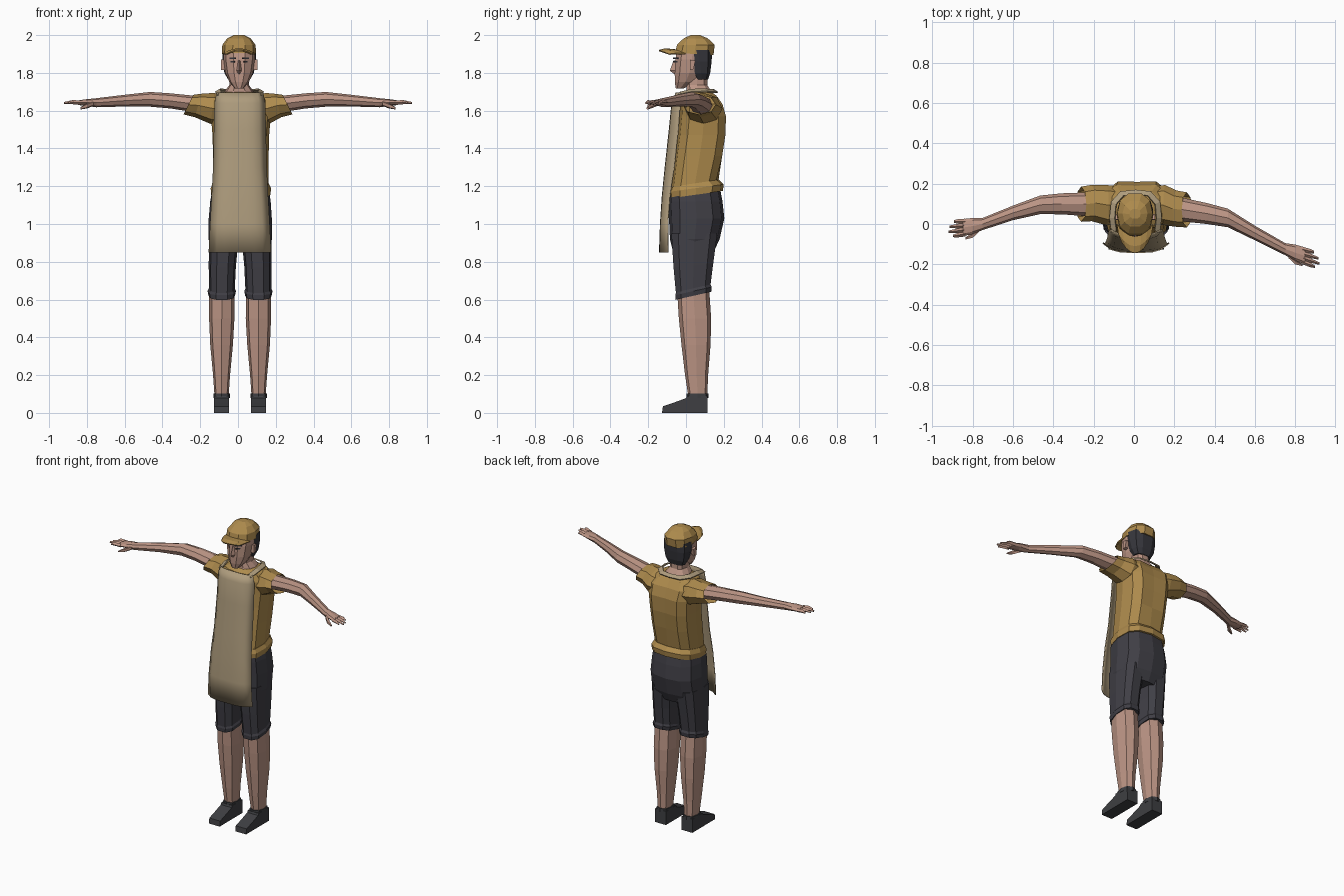
import bpy, bmesh, math
from mathutils import Vector


def material(name, rgb):
    m = bpy.data.materials.new(name)
    m.diffuse_color = [(c / 255 / 12.92 if c < 11 else ((c / 255 + .055) / 1.055) ** 2.4) for c in rgb] + [1]
    return m


SKIN = material("skin", (188, 149, 133))
SHIRT = material("ochre cloth", (174, 139, 77))
APRON = material("tan canvas", (174, 156, 125))
SHORTS = material("charcoal cloth", (64, 63, 70))
SHOE = material("dark leather", (62, 63, 66))
HAIR = material("dark hair", (54, 54, 60))


def mesh_object(name, verts, faces, mat, thick=0):
    bm = bmesh.new()
    vs = [bm.verts.new(v) for v in verts]
    for f in faces:
        bm.faces.new([vs[i] for i in f])
    bmesh.ops.recalc_face_normals(bm, faces=bm.faces)
    me = bpy.data.meshes.new(name)
    bm.to_mesh(me)
    bm.free()
    ob = bpy.data.objects.new(name, me)
    bpy.context.collection.objects.link(ob)
    me.materials.append(mat)
    if thick:
        s = ob.modifiers.new("thickness", 'SOLIDIFY')
        s.thickness = thick
        s.offset = 0
    return ob


def loft(name, rings, mat, caps=True):
    n = len(rings[0])
    faces = [(r * n + i, r * n + (i + 1) % n, (r + 1) * n + (i + 1) % n, (r + 1) * n + i)
             for r in range(len(rings) - 1) for i in range(n)]
    if caps:
        faces += [tuple(range(n)), tuple(range(len(rings) * n - n, len(rings) * n))]
    return mesh_object(name, [p for r in rings for p in r], faces, mat)


def sheet(name, rows, mat, thick):
    n = len(rows[0])
    faces = [(r * n + i, r * n + i + 1, r * n + n + i + 1, r * n + n + i)
             for r in range(len(rows) - 1) for i in range(n - 1)]
    return mesh_object(name, [p for r in rows for p in r], faces, mat, thick)


def power(v, e):
    return math.copysign(abs(v) ** e, v) if abs(v) > 1e-6 else 0


def zring(z, xc, rx, y0, y1, tilt=0, n=12, e=.75):
    """Rounded section across z; tilt raises the back and lowers the front."""
    pts = []
    for i in range(n):
        a = math.tau * i / n
        s = power(math.sin(a), e)
        pts.append(Vector((xc + rx * power(math.cos(a), e), (y0 + y1) / 2 + (y1 - y0) / 2 * s, z + tilt * s)))
    return pts


def xring(x, yc, zc, ry, rz, lean=0, n=8):
    """Section across x; lean pushes the lower side along x."""
    return [Vector((x - lean * math.sin(a), yc + ry * math.cos(a), zc + rz * math.sin(a)))
            for a in (math.tau * i / n for i in range(n))]


# shirt body with a hem band and a shallow spine groove
torso = loft("shirt_body", [zring(*r) for r in (
    (1.20, .015, .145, -.08, .17, .02), (1.36, .015, .147, -.06, .205), (1.47, .015, .15, -.045, .222),
    (1.57, .015, .158, -.035, .225), (1.635, .012, .165, -.03, .205), (1.68, .01, .13, -.025, .17),
    (1.70, .008, .08, .0, .14))], SHIRT)
for v in torso.data.vertices:
    if abs(v.co.x - .013) < .012 and v.co.y > .13 and v.co.z > 1.3:
        v.co.y -= .016
loft("shirt_hem", [zring(*r) for r in (
    (1.155, .015, .157, -.09, .195, .02), (1.19, .015, .16, -.092, .2, .02),
    (1.215, .015, .148, -.083, .175, .02))], SHIRT)

# shorts: hips, two legs and cuffs
loft("shorts_hips", [zring(*r) for r in (
    (.86, .012, .15, -.07, .15), (.92, .012, .168, -.085, .178), (1.03, .012, .167, -.09, .203),
    (1.12, .013, .16, -.093, .193), (1.17, .014, .152, -.092, .18, .02))], SHORTS)
for side, s in (("left", 1), ("right", -1)):
    def cx(d):
        return .011 + s * d
    loft(side + "_shorts_leg", [zring(*r, n=10) for r in (
        (.635, cx(.097), .068, -.055, .13, .02), (.78, cx(.094), .072, -.07, .148, .01),
        (.95, cx(.085), .08, -.082, .17))], SHORTS)
    loft(side + "_shorts_cuff", [zring(*r, n=10) for r in (
        (.62, cx(.097), .07, -.058, .137, .022), (.645, cx(.097), .075, -.06, .14, .022),
        (.66, cx(.097), .068, -.056, .132, .022))], SHORTS)
    # bare legs
    loft(side + "_leg", [zring(*r, n=8) for r in (
        (.07, cx(.098), .036, .015, .112), (.2, cx(.098), .045, -.005, .117), (.36, cx(.098), .06, -.024, .13),
        (.5, cx(.097), .067, -.038, .133), (.7, cx(.097), .066, -.05, .12))], SKIN)
    # shoe: side profile, narrower at the sole, with ankle collar
    profile = ((-.127, 0), (-.122, .035), (-.06, .056), (.0, .078), (.005, .09), (.113, .09), (.115, 0))
    loft(side + "_shoe", [[Vector((cx(.098) + w, y, z)) for y, z in profile] for w in (-.04, .04)], SHOE)
    loft(side + "_shoe_collar", [zring(*r, n=8) for r in (
        (.078, cx(.098), .044, .003, .12), (.102, cx(.098), .044, .003, .12))], SHOE)

# arms: (distance out, height, half depth, half height) with each side's own depth path
ARM = ((.13, 1.625, .06, .05), (.25, 1.638, .058, .043), (.36, 1.652, .052, .04), (.465, 1.66, .046, .039),
       (.60, 1.653, .036, .031), (.75, 1.642, .03, .024), (.80, 1.643, .04, .018), (.848, 1.642, .042, .012))
PATHS = {"right": (-1, (.1, .098, .1, .095, .055, .0, -.01, -.018), -.1),
         "left": (1, (.085, .07, .052, .03, -.045, -.125, -.142, -.158), -.32)}
for side, (s, ys, slope) in PATHS.items():
    loft(side + "_arm", [xring(s * a[0], y, a[1], a[2], a[3]) for a, y in zip(ARM, ys)], SKIN)
    # fingers and thumb
    for i, (off, tip) in enumerate(((-.031, .897), (-.011, .92), (.01, .915), (.031, .893))):
        loft(f"{side}_finger_{i + 1}", [xring(s * x, ys[-1] + off * k + slope * (x - .84), z, w, h, n=4)
             for x, k, z, w, h in ((.835, 1, 1.642, .013, .012), (.875, 1.1, 1.645, .011, .011),
                                   (tip, 1.15, 1.64, .006, .006))], SKIN)
    loft(side + "_thumb", [xring(s * x, ys[-2] + dy, z, w, w, n=5)
         for x, dy, z, w in ((.765, -.015, 1.638, .014), (.80, -.047, 1.625, .014),
                             (.835, -.062, 1.612, .006))], SKIN)
    # flared sleeve, open end
    y = ys[1]
    loft(side + "_sleeve", [xring(s * .08 + .01, .095, 1.605, .09, .07), xring(s * .145 + .01, .093, 1.612, .1, .082, s * .01),
                            xring(s * .21, y + .006, 1.628, .09, .062, s * .02),
                            xring(s * .262, y, 1.632, .087, .052, s * .026)], SHIRT, caps=False)

# apron: smooth panel curling back at its edges
ROWS = ((1.695, .122, -.052, -.03), (1.64, .133, -.074, -.03), (1.5, .136, -.088, -.04), (1.3, .14, -.11, -.062),
        (1.15, .148, -.125, -.085), (1.0, .156, -.135, -.096), (.85, .164, -.14, -.095))
apron = sheet("apron", [[Vector((.01 + hw * t, yf + (ye - yf) * t ** 4, z)) for t in (i / 4 - 1 for i in range(9))]
                        for z, hw, yf, ye in ROWS], APRON, .006)
apron.data.polygons.foreach_set("use_smooth", [True] * len(apron.data.polygons))

# neck strap: flat U-shaped band
strap = []
for x, y, z in ((-.118, -.045, 1.69), (-.128, .03, 1.706), (-.12, .11, 1.708), (-.075, .16, 1.704), (0, .168, 1.704),
                (.075, .16, 1.704), (.12, .11, 1.708), (.128, .03, 1.706), (.118, -.045, 1.69)):
    strap.append([Vector((.008 + x, y, z - .008)), Vector((.008 + x * .8, .03 + (y - .03) * .84, z + .006))])
sheet("apron_strap", strap, APRON, .008)

# neck and head
loft("neck", [zring(*r, n=10) for r in (
    (1.66, .006, .095, -.01, .15), (1.705, .006, .075, .0, .135), (1.735, .006, .052, .0, .115),
    (1.83, .006, .052, .0, .115))], SKIN)
loft("head", [zring(*r, n=10, e=.85) for r in (
    (1.718, .006, .024, -.055, -.01), (1.752, .006, .052, -.062, .06), (1.80, .006, .073, -.063, .1),
    (1.87, .006, .084, -.06, .12), (1.93, .006, .084, -.05, .13))], SKIN)
loft("nose", [[Vector((.006 + w * t, y, z)) for t, y in ((-1, -.05), (0, f), (1, -.05))]
              for z, w, f in ((1.795, .012, -.064), (1.812, .018, -.086), (1.865, .009, -.066))], SKIN)
for side, s in (("left", 1), ("right", -1)):
    # eyes, brows and ears
    for part, z, h, w in (("eye", 1.858, .004, .011), ("eyebrow", 1.878, .004, .018)):
        loft(f"{side}_{part}", [[Vector((.006 + s * (.034 + t * w), y + .012 * t, z + dz)) for t, dz in
             ((-1, -h), (1, -h), (1, h), (-1, h))] for y in (-.058, -.052)], HAIR)
    loft(side + "_ear", [[Vector((.006 + s * x, y, z)) for y, z in
         ((.02, 1.815), (.04, 1.82), (.05, 1.865), (.022, 1.87))] for x in (.075, .097)], SKIN)

# hair around the back and sides
loft("hair", [zring(*r, n=10) for r in (
    (1.765, .006, .058, .05, .118), (1.80, .006, .078, .03, .13), (1.86, .006, .088, .008, .138),
    (1.92, .006, .089, -.02, .142))], HAIR)

# cap crown and curved brim
loft("cap_crown", [zring(*r, n=10, e=.85) for r in (
    (1.9, .005, .091, -.062, .15, -.006), (1.948, .005, .088, -.052, .156), (1.983, .005, .062, -.015, .118),
    (2.0, .005, .028, .025, .075))], SHIRT)
T = [i / 3 - 1 for i in range(7)]
sheet("cap_brim", [[Vector((.005 + .088 * t, -.062 + .06 * t * t, 1.922 - .022 * t * t)) for t in T],
                   [Vector((.005 + .08 * t, -.11 + .06 * t * t, 1.926 - .024 * t * t)) for t in T],
                   [Vector((.005 + .064 * t, -.143 + .055 * t * t, 1.918 - .02 * t * t)) for t in T]], SHIRT, .008)
